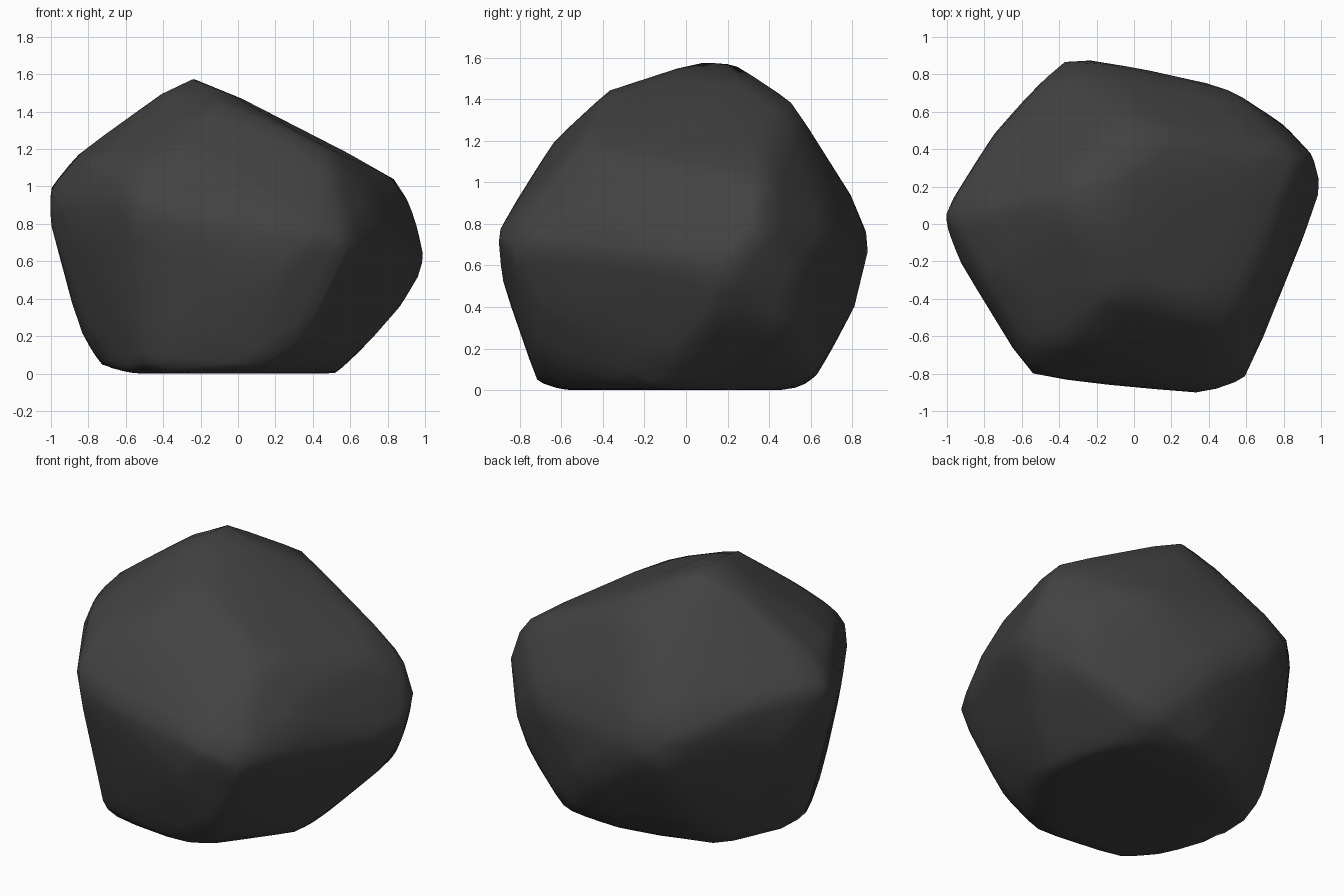
import bpy
import bmesh

cube = bpy.data.objects.get("Cube")
if cube:
    bpy.data.objects.remove(cube, do_unlink=True)

# Dark stone material
stone = bpy.data.materials.new("dark_stone")
stone.use_nodes = True
colour = (0.055, 0.055, 0.055, 1)
stone.diffuse_color = colour
shader = stone.node_tree.nodes["Principled BSDF"]
shader.inputs["Base Color"].default_value = colour
shader.inputs["Roughness"].default_value = 0.9

# Corners of the chipped facets, grouped from the base to the peak
base = [(.53, -.18, 0), (.25, -.56, 0), (-.4, -.6, 0), (-.58, -.4, 0),
        (-.48, .43, 0), (.3, .5, 0), (.5, .2, 0)]
foot = [(.67, -.08, .13), (.12, -.72, .04), (-.5, -.64, .08), (-.73, -.15, .04),
        (-.73, .1, .05), (0, .6, .04), (.4, .64, .08), (.35, -.74, .19)]
waist = [(1.01, .18, .59), (.88, .15, .37), (.8, .54, .52), (.73, .5, .28),
         (.2, -.89, .53), (.54, -.71, .42), (-.86, .1, .25), (.1, .82, .4)]
shoulder = [(.4, -.91, .76), (.6, -.84, .7), (.72, -.5, .85), (-.56, -.82, .9),
            (-.94, -.2, .9), (-1.01, 0, .81), (-1.01, .07, 1), (-.85, .32, .7),
            (-.38, .91, .77), (-.72, .53, .95), (.51, .73, .78), (.96, .37, .78)]
crown = [(.88, .36, 1.03), (.67, 0, 1.11), (.48, -.5, 1.2), (.72, -.3, 1),
         (-.3, -.63, 1.21), (-.58, -.65, 1.1), (-.78, -.33, 1.14),
         (-.88, .05, 1.16), (-.1, -.36, 1.46), (.07, .5, 1.42),
         (-.25, .5, 1.28), (-.25, .1, 1.61), (-.25, .23, 1.6)]


def rounded_hull(name, corners):
    """Wrap the corners in a faceted skin and soften its ridges."""
    bm = bmesh.new()
    for corner in corners:
        bm.verts.new(corner)
    hull = bmesh.ops.convex_hull(bm, input=bm.verts)
    loose = {v for v in hull["geom_interior"] + hull["geom_unused"]
             if isinstance(v, bmesh.types.BMVert)}
    bmesh.ops.delete(bm, geom=list(loose), context="VERTS")
    bmesh.ops.subdivide_edges(bm, edges=bm.edges, cuts=3, use_grid_fill=True)
    bmesh.ops.triangulate(bm, faces=bm.faces)
    bmesh.ops.smooth_vert(bm, verts=bm.verts, factor=0.4,
                          use_axis_x=True, use_axis_y=True, use_axis_z=True)
    # Rest the underside on the ground
    ground = min(v.co.z for v in bm.verts)
    bmesh.ops.translate(bm, verts=bm.verts, vec=(0, 0, -ground))
    bmesh.ops.recalc_face_normals(bm, faces=bm.faces)
    mesh = bpy.data.meshes.new(name)
    bm.to_mesh(mesh)
    bm.free()
    mesh.materials.append(stone)
    obj = bpy.data.objects.new(name, mesh)
    bpy.context.collection.objects.link(obj)
    return obj


# Boulder
boulder = rounded_hull("boulder", base + foot + waist + shoulder + crown)
bpy.context.view_layer.objects.active = boulder
boulder.select_set(True)
bpy.ops.object.shade_smooth()
